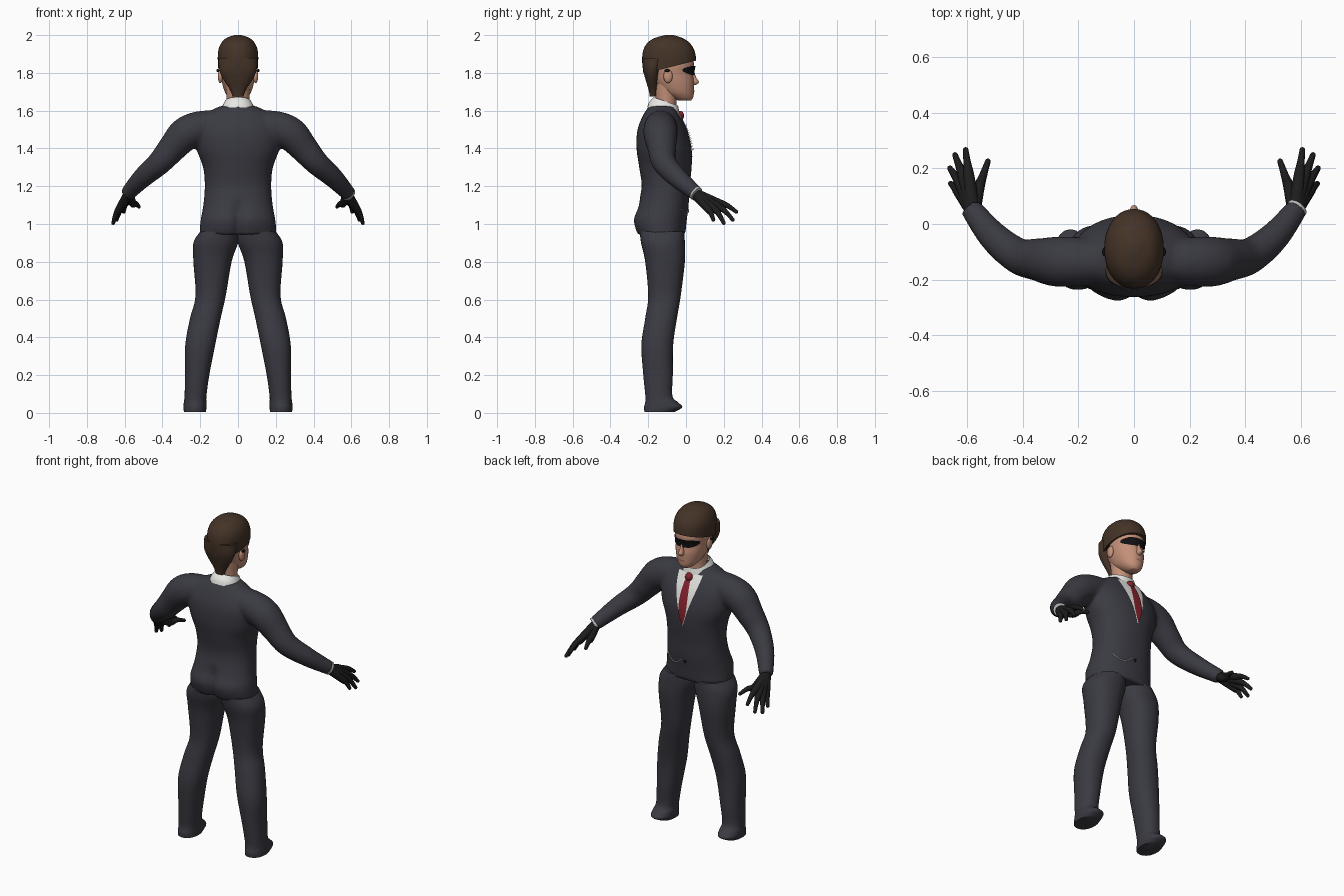
import bpy, bmesh, math
from mathutils import Vector, Matrix
from mathutils.bvhtree import BVHTree

cube = bpy.data.objects.get("Cube")
if cube:
    bpy.data.objects.remove(cube)


def material(name, r, g, b):
    mat = bpy.data.materials.new(name)
    mat.use_nodes = True
    mat.diffuse_color = (r, g, b, 1)
    node = next(n for n in mat.node_tree.nodes if n.type == 'BSDF_PRINCIPLED')
    node.inputs["Base Color"].default_value = (r, g, b, 1)
    node.inputs["Roughness"].default_value = 0.7
    return mat


suit = material("charcoal suit", .042, .042, .054)
skin = material("skin", .55, .28, .19)
hair_brown = material("brown hair", .058, .033, .02)
glove_black = material("black glove", .012, .012, .012)
shirt_white = material("white shirt", .8, .8, .77)
tie_red = material("red tie", .24, .016, .026)
lens_black = material("black lens", .005, .005, .006)
silver = material("silver", .5, .5, .5)
lip = material("lip", .36, .15, .11)


def spline(rows, steps=6):
    """Smooth interpolation through rows of numbers."""
    rows = [Vector(r) for r in rows]
    out = []
    for i in range(len(rows) - 1):
        a, b = rows[max(i - 1, 0)], rows[i]
        c, d = rows[i + 1], rows[min(i + 2, len(rows) - 1)]
        for k in range(steps):
            t = k / steps
            out.append(b + (c - a) * (t / 2) + (a * 2 - b * 5 + c * 4 - d) * (t * t / 2)
                       + (b * 3 - a - c * 3 + d) * (t ** 3 / 2))
    return out + [rows[-1]]


def skin_rings(bm, rings, caps=True):
    loops = [[bm.verts.new(p) for p in ring] for ring in rings]
    n = len(loops[0])
    for low, high in zip(loops, loops[1:]):
        for i in range(n):
            j = (i + 1) % n
            bm.faces.new((low[i], low[j], high[j], high[i]))
    if caps:
        bm.faces.new(loops[0][::-1])
        bm.faces.new(loops[-1])


def loft(bm, rows, power=2.2, side=1, notch=None, shear=0, caps=True, n=40):
    """Stack horizontal rings given as (z, centre x, half width, back y, front y)."""
    rings = []
    for z, cx, rx, back, front in spline(rows):
        ring = []
        for i in range(n):
            a = math.tau * i / n
            c, s = math.cos(a), math.sin(a)
            x = cx + rx * math.copysign(abs(c) ** (2 / power), c)
            y = (back + front) / 2 + (front - back) / 2 * math.copysign(abs(s) ** (2 / power), s)
            if notch and s < 0:
                y += notch(z) * math.exp(-(x / .03) ** 2)
            ring.append((x * side, y, z - shear * (y + .11)))
        rings.append(ring)
    skin_rings(bm, rings, caps)


def tube(bm, rows, side=1, n=16):
    """Sweep a circle along points given as (x, y, z, radius)."""
    pts = spline(rows)
    rings = []
    for i, p in enumerate(pts):
        t = (pts[min(i + 1, len(pts) - 1)] - pts[max(i - 1, 0)]).to_3d().normalized()
        u = t.cross(Vector((0, 0, 1))).normalized()
        v = u.cross(t)
        ring = []
        for k in range(n):
            a = math.tau * k / n
            q = p.to_3d() + (u * math.cos(a) + v * math.sin(a)) * p[3]
            ring.append((q.x * side, q.y, q.z))
        rings.append(ring)
    skin_rings(bm, rings)


def ball(bm, loc, size):
    bmesh.ops.create_uvsphere(bm, u_segments=20, v_segments=12, radius=1,
                              matrix=Matrix.Translation(loc) @ Matrix.Diagonal((*size, 1)))


def finish(name, bm, mat):
    bmesh.ops.recalc_face_normals(bm, faces=bm.faces)
    mesh = bpy.data.meshes.new(name)
    bm.to_mesh(mesh)
    bm.free()
    mesh.materials.append(mat)
    obj = bpy.data.objects.new(name, mesh)
    bpy.context.collection.objects.link(obj)
    bpy.ops.object.select_all(action='DESELECT')
    bpy.context.view_layer.objects.active = obj
    obj.select_set(True)
    bpy.ops.object.shade_smooth_by_angle(angle=math.radians(50))
    return obj


def surface(obj):
    bpy.context.view_layer.update()
    return BVHTree.FromObject(obj, bpy.context.evaluated_depsgraph_get())


def front_point(tree, x, z, lift):
    hit = tree.ray_cast(Vector((x, 1, z)), Vector((0, -1, 0)))[0]
    return Vector((x, (hit.y if hit else -.05) + lift, z))


def plate(name, tree, rows, mat, lift, cols=14):
    """Lay a thin shape, given as (z, half width) rows, on the front of a surface."""
    bm = bmesh.new()
    grid = [[bm.verts.new(front_point(tree, w * (2 * j / cols - 1), z, lift))
             for j in range(cols + 1)] for z, w in spline(rows, 4)]
    for r, s in zip(grid, grid[1:]):
        for j in range(cols):
            bm.faces.new((r[j], r[j + 1], s[j + 1], s[j]))
    obj = finish(name, bm, mat)
    if sum(p.normal.y for p in obj.data.polygons) < 0:
        obj.data.flip_normals()


# Jacket: torso and both sleeves fused into one smooth shell
bm = bmesh.new()
loft(bm, [(.945, 0, .205, -.262, -.003), (1.02, 0, .198, -.283, .004), (1.1, 0, .184, -.255, .014),
          (1.2, 0, .176, -.235, .02), (1.3, 0, .185, -.248, .03), (1.4, 0, .22, -.262, .03),
          (1.5, 0, .225, -.257, .004), (1.58, 0, .17, -.225, -.035), (1.625, 0, .095, -.195, -.06)],
     notch=lambda z: .03 * max(0, min(1, (1.14 - z) / .08)))
arm = [(.08, -.135, 1.53, .075), (.2, -.135, 1.51, .088), (.28, -.135, 1.475, .09),
       (.345, -.128, 1.405, .077), (.415, -.115, 1.325, .065), (.505, -.045, 1.245, .054),
       (.585, .055, 1.16, .04)]
for side in (1, -1):
    tube(bm, arm, side, 24)
jacket = finish("jacket", bm, suit)
remesh = jacket.modifiers.new("fuse", 'REMESH')
remesh.mode = 'VOXEL'
remesh.voxel_size = .011
remesh.use_smooth_shade = True
relax = jacket.modifiers.new("relax", 'SMOOTH')
relax.factor = .5
relax.iterations = 5

# Trouser legs with covered shoes, and gloves
leg = [(.005, .228, .058, -.22, -.06), (.03, .228, .061, -.222, -.02), (.055, .227, .06, -.216, -.04),
       (.09, .225, .058, -.215, -.072), (.2, .216, .064, -.226, -.07), (.36, .2, .079, -.236, -.068),
       (.5, .173, .081, -.216, -.048), (.62, .145, .08, -.2, -.028), (.8, .135, .101, -.216, -.006),
       (.9, .118, .118, -.238, -.006), (.96, .1, .1, -.245, -.01)]
fingers = [((.593, .17, 1.115), (.605, .266, 1.065)), ((.613, .17, 1.093), (.643, .248, 1.022)),
           ((.627, .15, 1.08), (.661, .2, 1.005)), ((.632, .12, 1.075), (.658, .145, 1.022)),
           ((.557, .13, 1.108), (.525, .225, 1.092))]
for side, word in ((1, "left"), (-1, "right")):
    bm = bmesh.new()
    loft(bm, leg, side=side)
    finish(word + "_trouser_leg", bm, suit)
    bm = bmesh.new()
    for knuckle, tip in fingers:
        middle = (Vector(knuckle) + Vector(tip)) / 2 + Vector((0, 0, .008))
        tube(bm, [(.578, .045, 1.163, .027), (*knuckle, .02), (*middle, .014), (*tip, .01)], side, 12)
        ball(bm, (tip[0] * side, tip[1], tip[2]), (.01, .01, .01))
    finish(word + "_glove", bm, glove_black)

# Head, neck, ears and nose
bm = bmesh.new()
loft(bm, [(1.653, 0, .03, -.04, .026), (1.67, 0, .05, -.08, .038), (1.7, 0, .07, -.13, .042),
          (1.75, 0, .085, -.17, .043), (1.8, 0, .092, -.19, .036), (1.85, 0, .096, -.2, .042),
          (1.93, 0, .085, -.19, .02)], power=2.1)
face = finish("head", bm, skin)
bm = bmesh.new()
loft(bm, [(1.57, 0, .064, -.16, -.05), (1.65, 0, .06, -.16, -.05), (1.74, 0, .066, -.17, -.04)], power=2)
finish("neck", bm, skin)
bm = bmesh.new()
loft(bm, [(1.735, 0, .011, .02, .05), (1.75, 0, .016, .02, .068),
          (1.775, 0, .011, .02, .055), (1.805, 0, .008, .02, .043)], power=2, n=16)
finish("nose", bm, skin)
bm = bmesh.new()
for side in (1, -1):
    ball(bm, (.093 * side, -.095, 1.782), (.014, .024, .036))
finish("ears", bm, skin)

# Hair: a cap cut along a sloping fringe, and a nape piece
bm = bmesh.new()
loft(bm, [(1.77, 0, .1, -.222, .045), (1.86, 0, .107, -.232, .054), (1.92, 0, .104, -.226, .044),
          (1.96, 0, .087, -.203, .018), (1.985, 0, .06, -.165, -.02), (2, 0, .02, -.11, -.065)], power=2.1)
bmesh.ops.bisect_plane(bm, geom=bm.verts[:] + bm.edges[:] + bm.faces[:], plane_co=(0, .05, 1.864),
                       plane_no=(0, -.25, 1), clear_inner=True)
bmesh.ops.holes_fill(bm, edges=[e for e in bm.edges if e.is_boundary])
finish("hair_cap", bm, hair_brown)
bm = bmesh.new()
loft(bm, [(1.675, 0, .028, -.192, -.155), (1.71, 0, .042, -.198, -.15), (1.77, 0, .08, -.216, -.14),
          (1.82, 0, .1, -.228, -.125), (1.88, 0, .102, -.23, -.1)])
finish("hair_nape", bm, hair_brown)

# Dark glasses and mouth
tree = surface(face)
plate("glasses", tree, [(1.836, .06), (1.826, .082), (1.81, .084), (1.796, .07), (1.788, .045)],
      lens_black, .008)
plate("mouth", tree, [(1.708, .012), (1.703, .024), (1.698, .014)], lip, .003)
bm = bmesh.new()
for side in (1, -1):
    ball(bm, (.107 * side, -.1, 1.812), (.008, .015, .008))
finish("glasses_tips", bm, lens_black)

# Collar
bm = bmesh.new()
loft(bm, [(1.585, 0, .092, -.205, -.03), (1.615, 0, .085, -.195, -.034), (1.65, 0, .068, -.172, -.042)],
     shear=.35, caps=False)
finish("collar", bm, shirt_white)

# Shirt front, tie and jacket button
tree = surface(jacket)
plate("shirt_front", tree, [(1.595, .08), (1.53, .07), (1.43, .042), (1.3, .002)], shirt_white, .004)
plate("tie", tree, [(1.56, .017), (1.47, .026), (1.38, .024), (1.305, .002)], tie_red, .009)
bm = bmesh.new()
ball(bm, (0, -.032, 1.573), (.024, .022, .026))
finish("tie_knot", bm, tie_red)
bm = bmesh.new()
ball(bm, front_point(tree, 0, 1.07, 0), (.009, .006, .009))
finish("jacket_button", bm, lens_black)

# Watch chain and bracelet
bm = bmesh.new()
steps = 8
tube(bm, [(*front_point(tree, .02 + .12 * i / steps, 1.08 - .035 * math.sin(math.pi * i / steps), .003), .003)
          for i in range(steps + 1)], n=6)
finish("watch_chain", bm, silver)
bm = bmesh.new()
tube(bm, [(.581, .05, 1.164, .0385), (.587, .058, 1.158, .0385)], n=20)
finish("bracelet", bm, silver)
